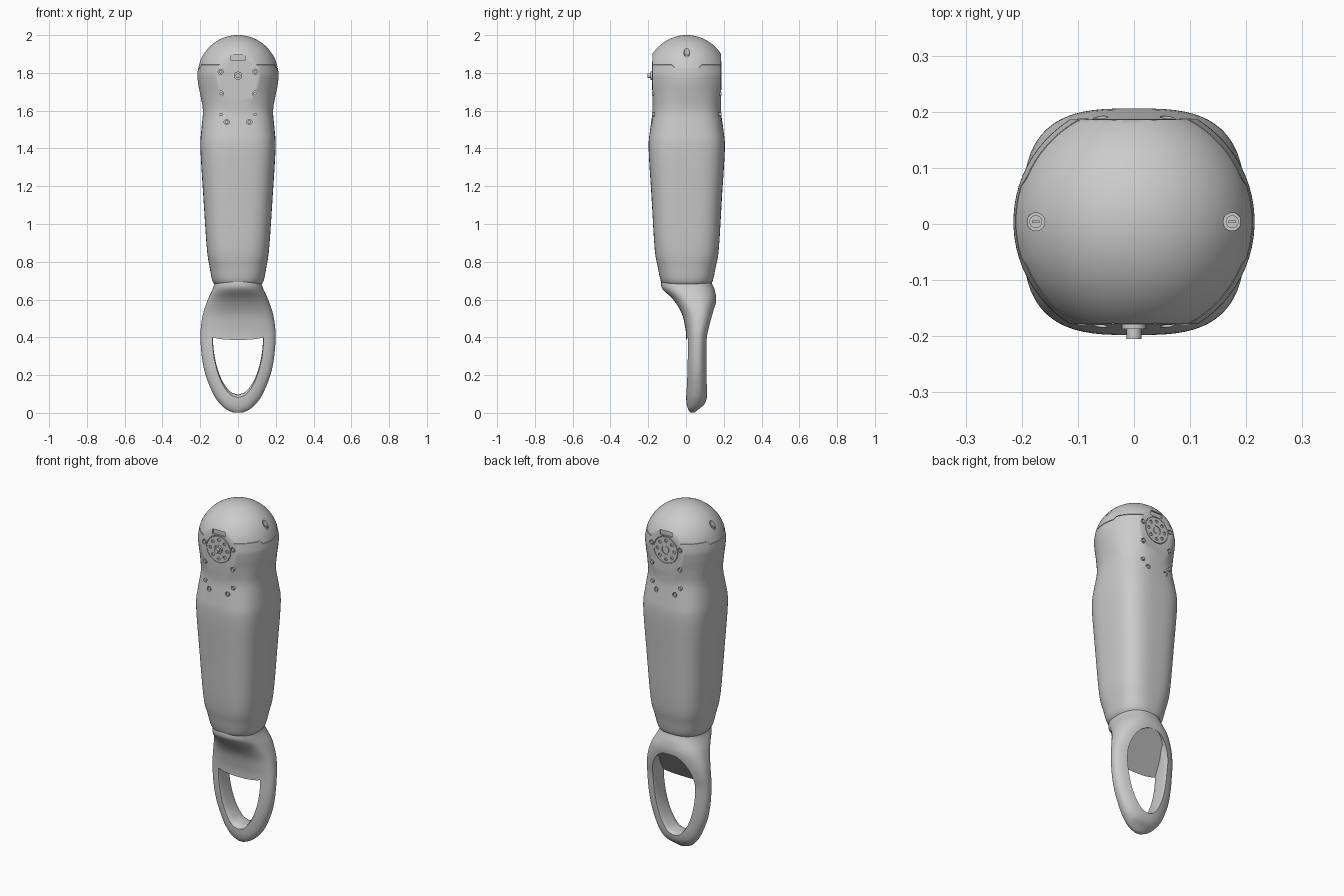
import bpy, bmesh, math
from mathutils import Vector, Matrix

if "Cube" in bpy.data.objects:
    bpy.data.objects.remove(bpy.data.objects["Cube"])

SEG = 72
CY = 0.004            # body axis offset in y
R, HZ = 0.215, 1.785  # head radius and centre height
FLAT = 0.182          # distance of the flat head faces
NECK = 1.60           # the flat faces start above this height

grey = bpy.data.materials.new("plain_grey")
grey.use_nodes = True
grey.diffuse_color = (0.6, 0.6, 0.6, 1)
grey.node_tree.nodes["Principled BSDF"].inputs["Base Color"].default_value = (0.6, 0.6, 0.6, 1)


def make(name, bm):
    bmesh.ops.recalc_face_normals(bm, faces=bm.faces)
    me = bpy.data.meshes.new(name)
    bm.to_mesh(me)
    bm.free()
    me.materials.append(grey)
    ob = bpy.data.objects.new(name, me)
    bpy.context.collection.objects.link(ob)
    return ob


def smooth(ob, angle=35):
    bpy.ops.object.select_all(action='DESELECT')
    ob.select_set(True)
    bpy.context.view_layer.objects.active = ob
    bpy.ops.object.shade_smooth_by_angle(angle=math.radians(angle))


def cut(ob, bm):
    """Subtract bm; a solver that returns an empty mesh is passed over."""
    cutter = make("cutter", bm)
    cutter.hide_render = True
    mod = ob.modifiers.new("cut", 'BOOLEAN')
    mod.operation, mod.object = 'DIFFERENCE', cutter
    for solver in ('EXACT', 'MANIFOLD', 'FLOAT'):
        mod.solver = solver
        bpy.context.view_layer.update()
        result = ob.evaluated_get(bpy.context.evaluated_depsgraph_get())
        me = bpy.data.meshes.new_from_object(result)
        if len(me.polygons) >= len(ob.data.polygons) // 2:
            ob.data = me
            break
    ob.modifiers.clear()
    bpy.data.objects.remove(cutter)


def spline(keys, steps):
    """Catmull-Rom samples through tuples of any length."""
    out = []
    for i in range(len(keys) - 1):
        p0, p1, p2, p3 = (keys[max(0, min(len(keys) - 1, i + k))] for k in (-1, 0, 1, 2))
        for s in range(steps):
            t = s / steps
            out.append(tuple(b + t * (c - a) / 2 + t * t * (a - 2.5 * b + 2 * c - d / 2)
                             + t ** 3 * (1.5 * (b - c) + (d - a) / 2)
                             for a, b, c, d in zip(p0, p1, p2, p3)))
    return out + [keys[-1]]


def oval(z, hx, y0, y1, n):
    """Superellipse ring at height z."""
    ring = []
    for i in range(SEG):
        a = 2 * math.pi * (i + 0.5) / SEG
        c, s = math.cos(a), math.sin(a)
        ring.append(Vector((math.copysign(abs(c) ** (2 / n), c) * hx,
                            (y0 + y1) / 2 + math.copysign(abs(s) ** (2 / n), s) * (y1 - y0) / 2, z)))
    return ring


def loft(rings):
    bm = bmesh.new()
    loops = [[bm.verts.new(v) for v in r] for r in rings]
    for a, b in zip(loops, loops[1:]):
        for i in range(len(a)):
            j = (i + 1) % len(a)
            bm.faces.new((a[i], a[j], b[j], b[i]))
    bm.faces.new(loops[0])
    bm.faces.new(loops[-1])
    return bm


def cyl(bm, r, depth, loc, axis='Y', seg=24):
    rot = Matrix.Rotation(math.pi / 2, 4, 'X') if axis == 'Y' else Matrix()
    bmesh.ops.create_cone(bm, cap_ends=True, segments=seg, radius1=r, radius2=r, depth=depth,
                          matrix=Matrix.Translation(loc) @ rot)


def box(bm, loc, size):
    bmesh.ops.create_cube(bm, size=1, matrix=Matrix.Translation(loc) @ Matrix.Diagonal((*size, 1)))


def slice_off(bm, faces, co, no):
    """Trim the given faces beyond a plane and close the opening."""
    geom = {e for f in faces for e in (*f.verts, *f.edges)} | set(faces)
    res = bmesh.ops.bisect_plane(bm, geom=list(geom), plane_co=co, plane_no=no, clear_outer=True)
    rim = [e for e in res["geom_cut"] if isinstance(e, bmesh.types.BMEdge)]
    bmesh.ops.contextual_create(bm, geom=rim)


# Body: tapered rounded-square shell rising into a round head
body_keys = [(0.675, 0.118, 0.120, 2.3), (0.70, 0.136, 0.138, 2.5), (0.77, 0.150, 0.153, 2.7),
             (0.87, 0.165, 0.170, 3.0), (1.15, 0.184, 0.187, 3.1), (1.40, 0.199, 0.202, 3.1),
             (1.50, 0.194, 0.194, 2.9), (NECK, 0.186, FLAT, 2.6), (1.68, 0.199, 0.195, 2.2),
             (1.74, 0.211, 0.210, 2.0), (HZ, R, R, 2.0)]
rings = [oval(z, hx, -hy, hy, n) for z, hx, hy, n in spline(body_keys, 4)]


def dome_ring(z, inset=0.0, tab=0.0):
    ring = []
    for i in range(SEG):
        a = 2 * math.pi * (i + 0.5) / SEG
        zz = z - (tab if abs(math.sin(a)) * R < 0.08 else 0)
        r = math.sqrt(R * R - (zz - HZ) ** 2) - inset
        ring.append(Vector((r * math.cos(a), r * math.sin(a), zz)))
    return ring


# Dome with a stepped seam groove
rings.append(dome_ring(1.80))
for dz, inset in ((0, 0), (0.0005, 0.004), (0.0035, 0.004), (0.004, 0)):
    rings.append(dome_ring(1.843 + dz, inset, 0.018))
first = math.asin((1.86 - HZ) / R)
rings += [dome_ring(HZ + R * math.sin(first + (math.pi / 2 - 0.02 - first) * k / 18)) for k in range(19)]
bm = loft(rings)

# Flat front and back faces of the head
for s in (-1, 1):
    head = [f for f in bm.faces if min(v.co.z for v in f.verts) > NECK - 0.001]
    slice_off(bm, head, (0, s * FLAT, 0), (0, s, 0))
body = make("body_shell", bm)

# Recesses for the hubs, slots and screws
screws = [(x * s, z) for x, z in ((0.092, 1.806), (0.09, 1.69), (0.09, 1.58), (0.06, 1.54))
          for s in (-1, 1)]
bm = bmesh.new()
for s in (-1, 1):
    cyl(bm, 0.078, 0.04, (0, s * (FLAT + 0.014), HZ), seg=48)
    box(bm, (0, s * (FLAT + 0.012), 1.881), (0.078, 0.04, 0.028))
    for x, z in screws:
        cyl(bm, 0.0135, 0.04, (x, s * (FLAT + 0.010), z))
    cyl(bm, 0.016, 0.1, (s * 0.175, 0, 1.935), 'Z')
cut(body, bm)
body.location.y = CY
smooth(body)

# Screws
bm = bmesh.new()
for s in (-1, 1):
    for x, z in screws:
        cyl(bm, 0.009, 0.02, (x, s * (FLAT - 0.008), z))
    cyl(bm, 0.0115, 0.02, (s * 0.175, 0, 1.886), 'Z')
    box(bm, (s * 0.175, 0, 1.897), (0.014, 0.005, 0.004))
ob = make("screws", bm)
ob.location.y = CY
smooth(ob)

# Round hubs with a ring of eight holes
for s, name in ((-1, "front_hub"), (1, "back_hub")):
    bm = bmesh.new()
    cyl(bm, 0.075, 0.02, (0, s * (FLAT - 0.009), HZ), seg=48)
    hub = make(name, bm)
    bm = bmesh.new()
    for k in range(8):
        a = k * math.pi / 4
        cyl(bm, 0.009, 0.02, (0.054 * math.cos(a), s * (FLAT + 0.004), HZ + 0.054 * math.sin(a)), seg=16)
    cyl(bm, 0.026, 0.02, (0, s * (FLAT + 0.006), HZ))
    cut(hub, bm)
    hub.location.y = CY
    smooth(hub)

# Shaft: stepped knob at the front, flush pin at the back
bm = bmesh.new()
cyl(bm, 0.022, 0.04, (0, -0.167, HZ))
cyl(bm, 0.013, 0.04, (0, -0.185, HZ))
cyl(bm, 0.018, 0.02, (0, 0.175, HZ))
smooth(make("shaft", bm))

# Handle: flattened loop blending up into the body
handle_keys = [(0.002, 0.025, 0.022, 0.045, 2.0), (0.02, 0.064, 0.011, 0.068, 2.1),
               (0.05, 0.097, 0.003, 0.100, 2.3), (0.10, 0.131, 0, 0.113, 2.4),
               (0.20, 0.172, 0, 0.115, 2.5), (0.30, 0.192, 0, 0.117, 2.5),
               (0.40, 0.199, 0.001, 0.121, 2.5), (0.46, 0.196, -0.006, 0.135, 2.5),
               (0.53, 0.184, -0.024, 0.150, 2.5), (0.60, 0.160, -0.068, 0.160, 2.5),
               (0.65, 0.137, -0.120, 0.152, 2.4), (0.68, 0.126, -0.132, 0.140, 2.4),
               (0.72, 0.120, -0.125, 0.128, 2.4)]
handle = make("loop_handle", loft([oval(*k) for k in spline(handle_keys, 4)]))

# Loop opening: egg-shaped hole closed above by a sloping ramp
half = spline([(0, 0.098), (0.04, 0.112), (0.078, 0.16), (0.104, 0.22), (0.122, 0.29), (0.131, 0.36),
               (0.130, 0.42), (0.115, 0.48), (0.085, 0.53), (0.045, 0.56), (0, 0.57)], 5)
egg = half + [(-x, z) for x, z in half[-2:0:-1]]
stations = ((-0.1, 1.07), (0, 1.07), (0.012, 1.02), (0.035, 1.0), (0.085, 1.0), (0.106, 1.02),
            (0.118, 1.06), (0.3, 1.06))
bm = loft([[Vector((x * k, y, 0.34 + (z - 0.34) * k)) for x, z in egg] for y, k in stations])
slice_off(bm, bm.faces[:], (0, 0, 0.385), (0, -0.2, 0.16))
cut(handle, bm)
smooth(handle, 40)
